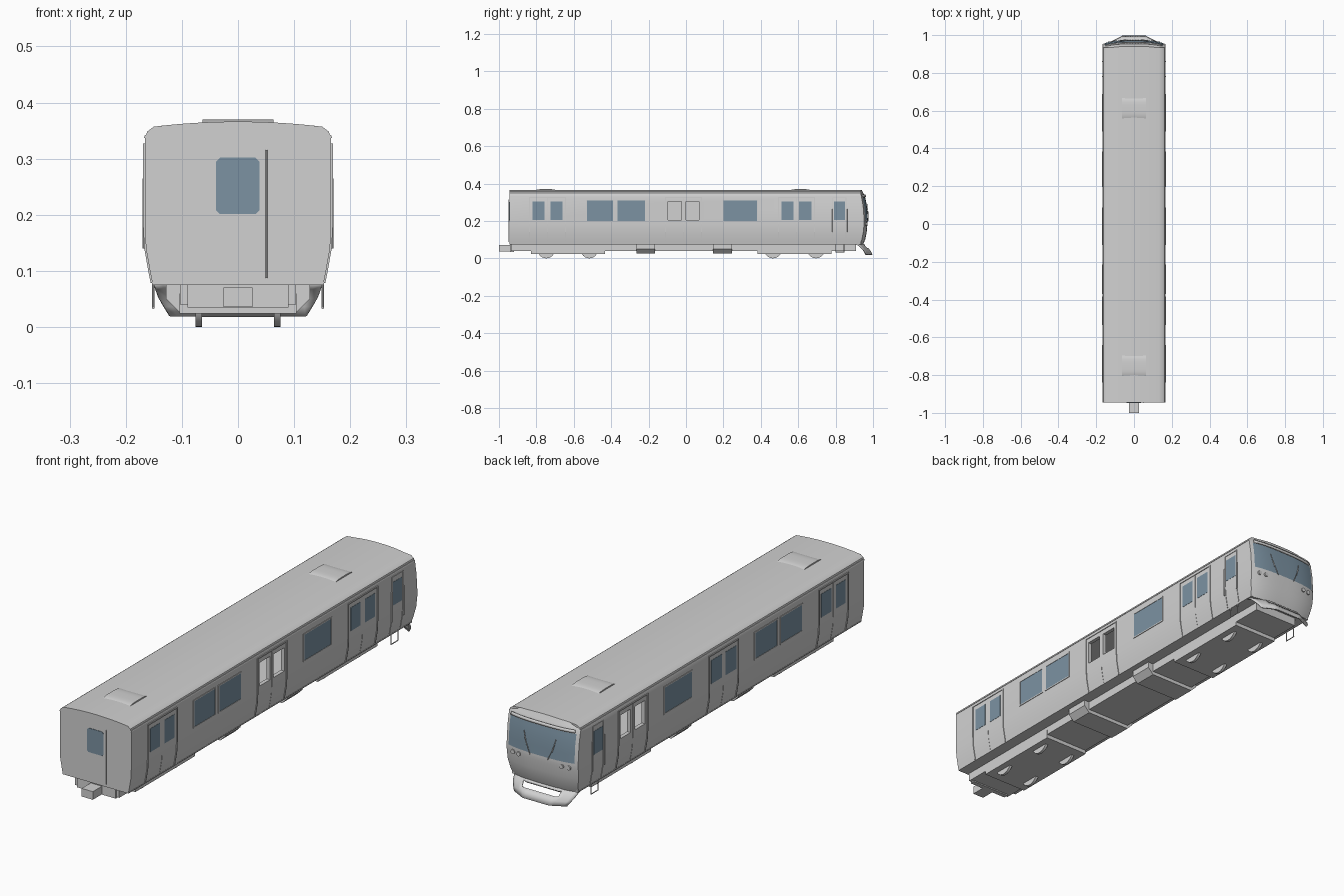
import bpy, bmesh, math
from mathutils import Vector

if "Cube" in bpy.data.objects:
    bpy.data.objects.remove(bpy.data.objects["Cube"])


def material(name, rgb):
    m = bpy.data.materials.new(name)
    m.diffuse_color = (*rgb, 1)
    m.use_nodes = True
    m.node_tree.nodes["Principled BSDF"].inputs["Base Color"].default_value = m.diffuse_color
    return m


GREY = material("light_grey", (0.64, 0.64, 0.64))
GLASS = material("blue_glass", (0.20, 0.29, 0.365))

# Half width of the body side at each height, bottom to roof shoulder
SIDE = [(0.075, 0.152), (0.10, 0.157), (0.14, 0.164), (0.18, 0.166),
        (0.335, 0.166), (0.348, 0.162), (0.357, 0.150)]


def lerp(table, z):
    for (a, p), (b, q) in zip(table, table[1:]):
        if z <= b:
            return p + (q - p) * max(0, z - a) / (b - a)
    return table[-1][1]


def roof(x):
    return 0.366 - 0.009 * (x / 0.15) ** 2


def make(name, bm, mat, smooth=False):
    bmesh.ops.recalc_face_normals(bm, faces=bm.faces)
    me = bpy.data.meshes.new(name)
    bm.to_mesh(me)
    bm.free()
    me.materials.append(mat)
    ob = bpy.data.objects.new(name, me)
    bpy.context.collection.objects.link(ob)
    if smooth:
        bpy.ops.object.select_all(action='DESELECT')
        ob.select_set(True)
        bpy.context.view_layer.objects.active = ob
        bpy.ops.object.shade_smooth_by_angle(angle=math.radians(35))
    return ob


def prism(name, outline, y0, y1, mat=GREY, smooth=False):
    """Extrude an x-z outline along y."""
    bm = bmesh.new()
    a = [bm.verts.new((x, y0, z)) for x, z in outline]
    b = [bm.verts.new((x, y1, z)) for x, z in outline]
    n = len(a)
    for i in range(n):
        j = (i + 1) % n
        bm.faces.new((a[i], a[j], b[j], b[i]))
    bm.faces.new(a)
    bm.faces.new(b)
    return make(name, bm, mat, smooth)


def box(name, x0, x1, y0, y1, z0, z1, mat=GREY):
    return prism(name, [(x0, z0), (x1, z0), (x1, z1), (x0, z1)], y0, y1, mat)


def cylinder(name, p, q, r, mat=GREY, sides=10):
    p, q = Vector(p), Vector(q)
    bm = bmesh.new()
    bmesh.ops.create_cone(bm, cap_ends=True, segments=sides, radius1=r, radius2=r, depth=(q - p).length)
    rot = (q - p).to_track_quat('Z', 'Y').to_matrix().to_4x4()
    bm.transform(rot)
    bmesh.ops.translate(bm, vec=(p + q) / 2, verts=bm.verts)
    return make(name, bm, mat, True)


def side_strip(name, s, y0, y1, z0, z1, off, mat=GREY):
    """Thin plate that follows the curve of the body side."""
    zs = [z0] + [z for z, _ in SIDE if z0 < z < z1] + [z1]
    outer = [(s * (lerp(SIDE, z) + off), z) for z in zs]
    inner = [(s * (lerp(SIDE, z) - 0.001), z) for z in reversed(zs)]
    return prism(name, outer + inner, y0, y1, mat)


def side_frame(name, s, y0, y1, z0, z1, w, off, bottom=True):
    side_strip(name + "_rear", s, y0 - w, y0, z0, z1, off)
    side_strip(name + "_front", s, y1, y1 + w, z0, z1, off)
    side_strip(name + "_top", s, y0 - w, y1 + w, z1, z1 + w, off)
    if bottom:
        side_strip(name + "_bottom", s, y0 - w, y1 + w, z0 - w, z0, off)


# Body shell
right = [(h, z) for z, h in SIDE]
top = [(0.15 * (1 - i / 8), roof(0.15 * (1 - i / 8))) for i in range(1, 16)]
section = right + top + [(-x, z) for x, z in reversed(right)]
body = prism("body_shell", section, -0.945, 0.935, GREY, True)


def cut(name, *dims):
    cutter = box(name, *dims)
    cutter.hide_render = True
    cutter.display_type = 'WIRE'
    mod = body.modifiers.new(name, 'BOOLEAN')
    mod.operation, mod.solver, mod.object = 'DIFFERENCE', 'EXACT', cutter


cut("interior_cutter", -0.15, 0.15, -0.935, 0.92, 0.085, 0.345)

# Doors and windows on both sides; one door per side has open window holes
DOORS = [(-0.74, (-0.82, -0.757), (-0.725, -0.66)),
         (-0.0125, (-0.095, -0.025), (0.0, 0.07)),
         (0.59, (0.51, 0.575), (0.605, 0.67))]
BIG = [(-0.53, -0.39), (-0.365, -0.22), (0.20, 0.38)]
for s, side in ((1, "right"), (-1, "left")):
    open_door = 1 if s > 0 else 2
    for k, (mid, *panes) in enumerate(DOORS):
        side_frame(f"{side}_door_frame", s, mid - 0.094, mid + 0.094, 0.078, 0.322, 0.005, 0.003, False)
        side_strip(f"{side}_door_seam", s, mid - 0.0015, mid + 0.0015, 0.078, 0.322, 0.001)
        for y0, y1 in panes:
            if k == open_door:
                x0, x1 = sorted((s * 0.14, s * 0.19))
                cut(f"{side}_window_cutter", x0, x1, y0, y1, 0.205, 0.303)
            else:
                side_strip(f"{side}_door_glass", s, y0, y1, 0.205, 0.303, 0.001, GLASS)
    for y0, y1 in BIG:
        side_strip(f"{side}_window_glass", s, y0, y1, 0.20, 0.308, 0.001, GLASS)
        side_frame(f"{side}_window_frame", s, y0, y1, 0.20, 0.308, 0.005, 0.0025)
    # Cab door with handrails and hanging step
    side_strip(f"{side}_cab_glass", s, 0.79, 0.85, 0.205, 0.303, 0.001, GLASS)
    side_frame(f"{side}_cab_door_frame", s, 0.786, 0.854, 0.085, 0.322, 0.004, 0.002, False)
    for y in (0.78, 0.86):
        cylinder(f"{side}_handrail", (s * 0.168, y, 0.14), (s * 0.168, y, 0.265), 0.0025)
    for y in (0.80, 0.845):
        cylinder(f"{side}_step_hanger", (s * 0.151, y, 0.078), (s * 0.151, y, 0.034), 0.002)
    cylinder(f"{side}_step_bar", (s * 0.151, 0.798, 0.034), (s * 0.151, 0.847, 0.034), 0.002)
    # Rain gutter and sill
    side_strip(f"{side}_gutter", s, -0.945, 0.935, 0.337, 0.342, 0.002)
    side_strip(f"{side}_sill", s, -0.945, 0.935, 0.075, 0.080, 0.001)

# Cab nose surface
NOSE_Y = [(0.075, 0.948), (0.10, 0.958), (0.15, 0.968), (0.20, 0.971),
          (0.28, 0.965), (0.335, 0.955), (0.357, 0.944), (0.37, 0.938)]


def nose_point(u, z, off=0.0):
    x = u * lerp(SIDE, z)
    if z >= 0.357:
        z = roof(x)
    return (x, lerp(NOSE_Y, z) - 0.018 * abs(u) ** 3 + off, z)


def nose_grid(us, zs, off):
    bm = bmesh.new()
    rows = [[bm.verts.new(nose_point(u, z, off)) for u in us] for z in zs]
    for a, b in zip(rows, rows[1:]):
        for i in range(len(us) - 1):
            bm.faces.new((a[i], a[i + 1], b[i + 1], b[i]))
    return bm


US = [i / 10 for i in range(-10, 11)]
bm = nose_grid(US, [0.075, 0.10, 0.14, 0.18, 0.20, 0.24, 0.28, 0.31, 0.335, 0.348, 0.355, 0.36], 0)
rim = [e for e in bm.edges if e.is_boundary]
ext = bmesh.ops.extrude_edge_only(bm, edges=rim)["geom"]
for v in ext:
    if isinstance(v, bmesh.types.BMVert):
        v.co.y = 0.925
make("cab_nose", bm, GREY, True)

# Windscreen with surround, visor, wipers and lamps
make("windscreen", nose_grid([u * 0.92 for u in US], [0.205, 0.24, 0.28, 0.31, 0.325], 0.002), GLASS, True)
make("visor", nose_grid([u * 0.9 for u in US], [0.329, 0.335, 0.341], 0.007), GREY, True).modifiers.new(
    "thickness", 'SOLIDIFY').thickness = 0.008
make("screen_sill", nose_grid([u * 0.95 for u in US], [0.197, 0.204], 0.003), GREY, True)
for s in (-1, 1):
    a, b = nose_point(s * 0.25, 0.20, 0.006), nose_point(s * 0.42, 0.265, 0.007)
    cylinder("wiper_arm", a, b, 0.0015, GREY, 6)
    cylinder("wiper_blade", nose_point(s * 0.36, 0.235, 0.006), nose_point(s * 0.45, 0.29, 0.006), 0.0015, GREY, 6)
    for u in (0.60, 0.78):
        x, y, z = nose_point(s * u, 0.183)
        cylinder("lamp", (x, y - 0.006, z), (x, y + 0.005, z), 0.009, GREY, 16)

# Swept lower bumper with a slot
bm = bmesh.new()
ROWS = [(0.940, 0.080, 0.150), (0.958, 0.072, 0.149), (0.976, 0.054, 0.143),
        (0.988, 0.038, 0.134), (0.997, 0.020, 0.123)]
grid = [[bm.verts.new((u * w, y - 0.032 * max(0, abs(u) - 0.5) / 0.5, z)) for u in US] for y, z, w in ROWS]
for r in range(4):
    for i in range(20):
        if not (r == 1 and 4 <= i < 16):
            bm.faces.new((grid[r][i], grid[r][i + 1], grid[r + 1][i + 1], grid[r + 1][i]))
make("bumper", bm, GREY, True).modifiers.new("thickness", 'SOLIDIFY').thickness = 0.006

# Rear end window and pole
c = 0.007
x0, x1, z0, z1 = -0.039, 0.038, 0.201, 0.302
prism("end_window", [(x0 + c, z0), (x1 - c, z0), (x1, z0 + c), (x1, z1 - c),
                     (x1 - c, z1), (x0 + c, z1), (x0, z1 - c), (x0, z0 + c)], -0.947, -0.944, GLASS)
cylinder("end_pole", (0.051, -0.947, 0.087), (0.051, -0.947, 0.315), 0.0018)

# Roof units with a low dome along their length
for y in (-0.75, 0.613):
    bm = bmesh.new()
    prof = [(y - 0.063 + 0.126 * i / 8, 0.361 + 0.009 * (1 - (i / 4 - 1) ** 4)) for i in range(9)]
    l, r = [[bm.verts.new((x, py, pz)) for py, pz in prof] for x in (-0.063, 0.063)]
    for i in range(8):
        bm.faces.new((l[i], l[i + 1], r[i + 1], r[i]))
    bm.faces.new(l)
    bm.faces.new(r)
    bm.faces.new((l[0], l[8], r[8], r[0]))
    make("roof_unit", bm, GREY, True)

# Underframe, end beam and coupler
box("underframe", -0.103, 0.103, -0.935, 0.91, 0.04, 0.077)
box("end_beam", -0.09, 0.09, -0.94, -0.92, 0.035, 0.077)
box("coupler", -0.026, 0.026, -1.0, -0.92, 0.036, 0.070)

# Equipment boxes with sloped lower faces
for y in (-0.215, 0.195):
    prism("equipment_box", [(-0.128, 0.076), (-0.128, 0.05), (-0.103, 0.025),
                            (0.103, 0.025), (0.128, 0.05), (0.128, 0.076)], y - 0.05, y + 0.05)

# Bogies and wheels
for y in (-0.632, 0.58):
    box("bogie_frame", -0.104, 0.104, y - 0.198, y + 0.198, 0.024, 0.06)
    for dy in (-0.115, 0.115):
        for s in (-1, 1):
            cylinder("wheel", (s * 0.064, y + dy, 0.046), (s * 0.076, y + dy, 0.046), 0.046, GREY, 32)
